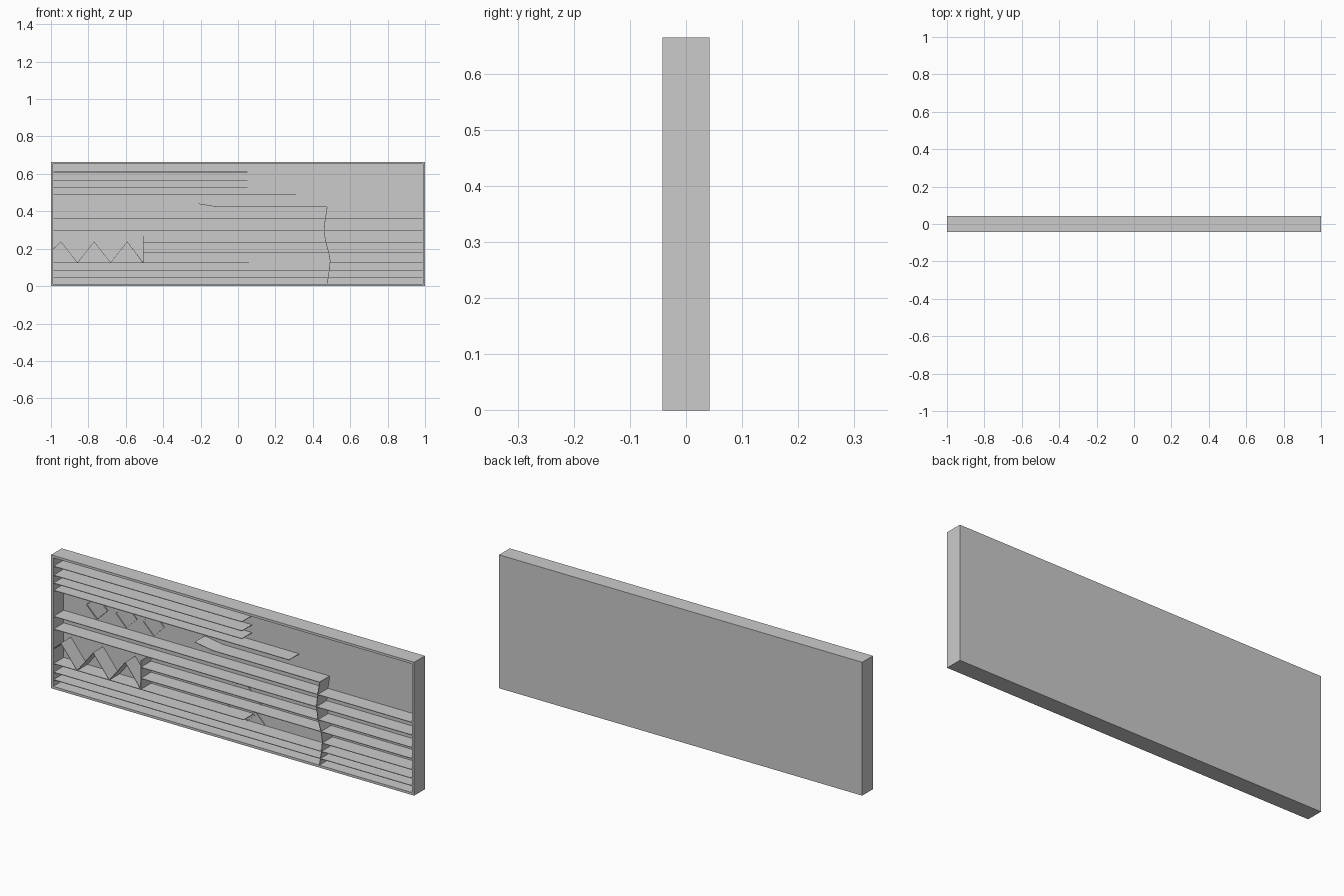
import bpy, bmesh

if "Cube" in bpy.data.objects:
    bpy.data.objects.remove(bpy.data.objects["Cube"])

H, D = 0.664, 0.042          # case height and half depth
IN = 0.986                   # inner half width
BACK = 0.038                 # front face of the back panel
T = 0.003                    # sheet thickness


def make_object(name, bm):
    bmesh.ops.recalc_face_normals(bm, faces=bm.faces)
    mesh = bpy.data.meshes.new(name)
    bm.to_mesh(mesh)
    bm.free()
    ob = bpy.data.objects.new(name, mesh)
    bpy.context.collection.objects.link(ob)
    return ob


def box(name, x0, x1, y0, y1, z0, z1):
    bm = bmesh.new()
    bmesh.ops.create_cube(bm, size=1)
    for v in bm.verts:
        v.co = ((x0 + x1) / 2 + v.co.x * (x1 - x0),
                (y0 + y1) / 2 + v.co.y * (y1 - y0),
                (z0 + z1) / 2 + v.co.z * (z1 - z0))
    return make_object(name, bm)


def sheet(name, pts, y0=-D + 0.001, y1=BACK):
    """Thin wall following an x-z path, running from front to back."""
    bm = bmesh.new()
    rows = [(bm.verts.new((x, y0, z)), bm.verts.new((x, y1, z))) for x, z in pts]
    for a, b in zip(rows, rows[1:]):
        bm.faces.new((a[0], b[0], b[1], a[1]))
    ob = make_object(name, bm)
    mod = ob.modifiers.new("thickness", 'SOLIDIFY')
    mod.thickness = T
    mod.offset = 0
    return ob


# open-fronted case: one shell with a recessed front
bm = bmesh.new()
bmesh.ops.create_cube(bm, size=1)
for v in bm.verts:
    v.co = (v.co.x * 2, v.co.y * 2 * D, (v.co.z + 0.5) * H)
bm.normal_update()
front = min(bm.faces, key=lambda f: f.calc_center_median().y)
bmesh.ops.inset_region(bm, faces=[front], thickness=0.012, use_even_offset=True)
pushed = bmesh.ops.extrude_discrete_faces(bm, faces=[front])["faces"]
for v in pushed[0].verts:
    v.co.y = BACK
make_object("case", bm)

# upper shelves, open at the right end
for i, (z, x1) in enumerate([(0.61, 0.05), (0.565, 0.05), (0.526, 0.05), (0.49, 0.31)]):
    sheet(f"upper_shelf_{i}", [(-IN, z), (x1, z)])

# middle shelf with raised left lip, joined to the wavy divider
sheet("middle_shelf", [(-0.21, 0.44), (-0.11, 0.424), (0.477, 0.424)])
sheet("wavy_divider", [(0.477, 0.424), (0.465, 0.345), (0.46, 0.297), (0.468, 0.24),
                       (0.485, 0.18), (0.493, 0.135), (0.488, 0.085), (0.477, 0.013)])

# lower shelves across the case
for i, z in enumerate((0.36, 0.297, 0.082, 0.045)):
    sheet(f"long_shelf_{i}", [(-IN, z), (IN, z)])
for i, z in enumerate((0.235, 0.18)):
    sheet(f"inner_shelf_{i}", [(-0.507, z), (IN, z)])
sheet("split_shelf_left", [(-IN, 0.125), (0.06, 0.125)])
sheet("split_shelf_right", [(0.491, 0.125), (IN, 0.125)])

# zigzag partition closed by an upright
zigzag = [(-IN, 0.2), (-0.947, 0.237)]
zigzag += [(-0.858 + 0.0885 * i, 0.237 if i % 2 else 0.125) for i in range(5)]
sheet("zigzag_partition", zigzag[:-1] + [(-0.507, 0.125)])
sheet("upright", [(-0.507, 0.125), (-0.507, 0.268)])

# shallow diamond outlines on the back panel
for i, (x, z, r, d) in enumerate([(-0.8, 0.425, 0.058, 0.006), (-0.64, 0.425, 0.058, 0.005),
                                  (-0.49, 0.425, 0.058, 0.004), (0, 0.17, 0.115, 0.005),
                                  (0.07, 0.09, 0.05, 0.004)]):
    sheet(f"diamond_{i}", [(x - r, z), (x, z + r), (x + r, z), (x, z - r), (x - r, z)],
          BACK - d, BACK)
